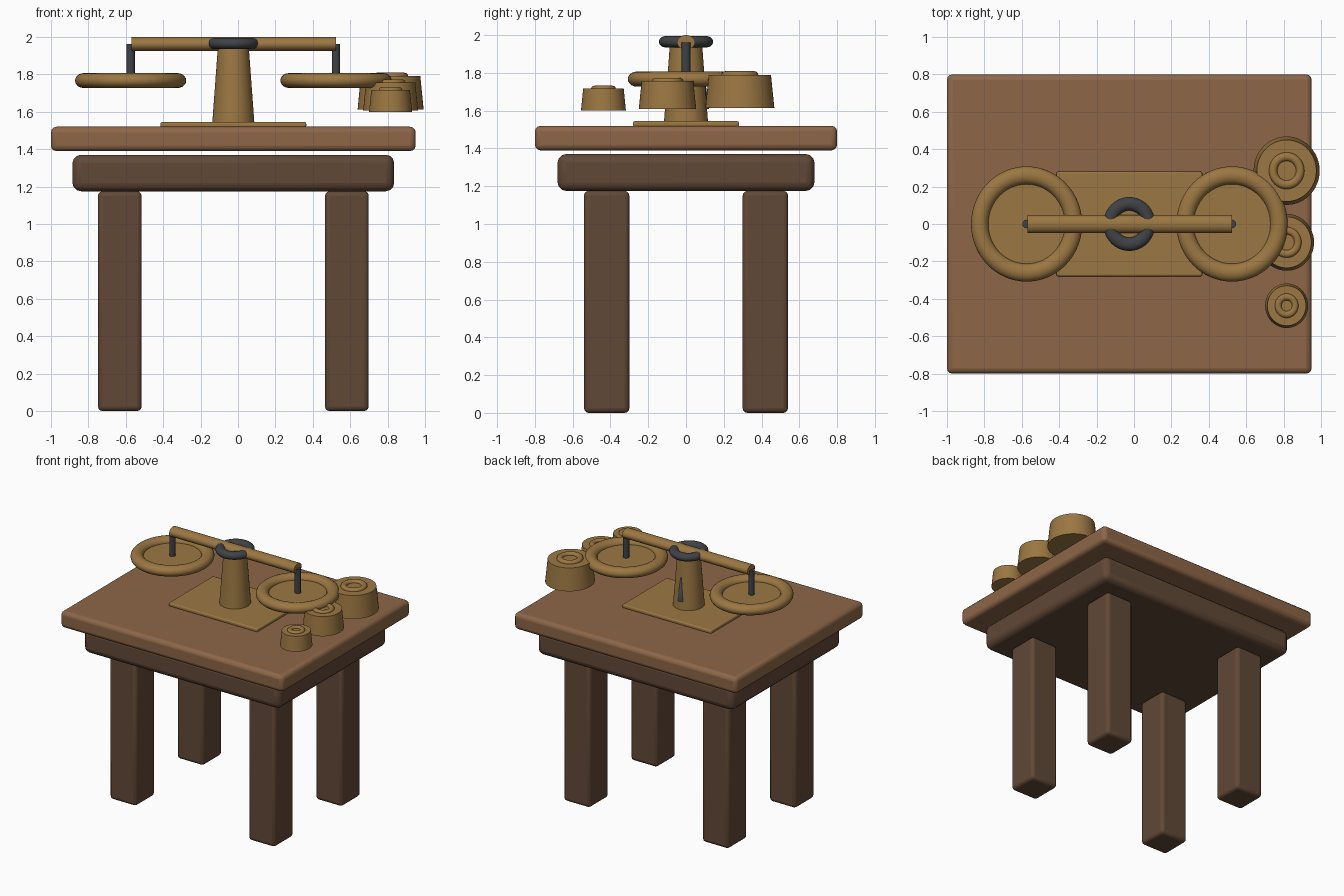
import bpy
from math import radians

if "Cube" in bpy.data.objects:
    bpy.data.objects.remove(bpy.data.objects["Cube"])

CX = -0.025            # table and scale centre line
SX = 0.965             # slight squeeze of round parts along x


def material(name, rgb):
    m = bpy.data.materials.new(name)
    m.diffuse_color = (*rgb, 1)
    m.use_nodes = True
    m.node_tree.nodes["Principled BSDF"].inputs["Base Color"].default_value = m.diffuse_color
    return m


TOP = material("light_wood", (0.27, 0.135, 0.065))
WOOD = material("dark_wood", (0.12, 0.065, 0.037))
BRASS = material("brass", (0.33, 0.185, 0.055))
IRON = material("iron", (0.05, 0.055, 0.06))


def finish(name, mat, smooth=True):
    o = bpy.context.object
    o.name = name
    o.data.materials.append(mat)
    bpy.ops.object.transform_apply(location=False, rotation=True, scale=True)
    if smooth:
        bpy.ops.object.shade_smooth_by_angle(angle=radians(35))
    return o


def box(name, mat, x, y, z, bevel):
    """Bevelled box from (min, max) ranges."""
    bpy.ops.mesh.primitive_cube_add(size=1, location=[(a + b) / 2 for a, b in (x, y, z)])
    bpy.context.object.scale = [b - a for a, b in (x, y, z)]
    o = finish(name, mat, False)
    b = o.modifiers.new("bevel", "BEVEL")
    b.width, b.segments = bevel, 3
    bpy.ops.object.shade_smooth_by_angle(angle=radians(35))


def cone(name, mat, x, y, z0, z1, r0, r1, sides=48):
    bpy.ops.mesh.primitive_cone_add(vertices=sides, radius1=r0, radius2=r1, depth=z1 - z0,
                                    location=(x, y, (z0 + z1) / 2))
    bpy.context.object.scale = (SX, 1, 1)
    finish(name, mat)


def ring(name, mat, x, y, z, major, minor):
    """Torus slightly flattened in z."""
    bpy.ops.mesh.primitive_torus_add(major_radius=major, minor_radius=minor, major_segments=64,
                                     minor_segments=20, location=(x, y, z))
    bpy.context.object.scale = (SX, 1, 0.83)
    finish(name, mat)


# Table
box("table_top", TOP, (-1.0, 0.95), (-0.8, 0.8), (1.39, 1.52), 0.03)
box("apron", WOOD, (-0.885, 0.835), (-0.68, 0.68), (1.175, 1.37), 0.045)
for sx, side in ((-1, "left"), (1, "right")):
    for sy, end in ((-1, "front"), (1, "back")):
        cx, cy = CX + sx * 0.607, sy * 0.42
        box(f"{end}_{side}_leg", WOOD, (cx - 0.117, cx + 0.117), (cy - 0.12, cy + 0.12),
            (0, 1.175), 0.025)

# Scale base, column, pivot ring and pointer
box("scale_base", BRASS, (-0.415, 0.365), (-0.28, 0.28), (1.515, 1.545), 0.01)
cone("column", BRASS, CX, 0, 1.535, 1.955, 0.117, 0.085)
ring("pivot_ring", IRON, CX, 0, 1.965, 0.108, 0.036)
cone("pointer", IRON, CX, 0.09, 1.61, 1.85, 0.032, 0.0, 16)

# Beam
bpy.ops.mesh.primitive_cylinder_add(vertices=32, radius=0.048, depth=1.094,
                                    location=(CX + 0.002, 0, 1.962), rotation=(0, radians(90), 0))
bpy.context.object.scale = (0.79, 1, 1)
finish("beam", BRASS)

# Pans with hangers
for s, side in ((-1, "left"), (1, "right")):
    px = CX + s * 0.549
    cone(f"{side}_hanger", IRON, px, 0, 1.765, 1.962, 0.023, 0.023, 20)
    cone(f"{side}_pan", BRASS, px, 0, 1.745, 1.77, 0.24, 0.25, 64)
    ring(f"{side}_pan_rim", BRASS, px, 0, 1.767, 0.26, 0.048)

# Weights: y, bottom z, body top z, bottom radius, rim radius, rim thickness
for name, y, z0, z1, r, major, minor in (("large", 0.285, 1.613, 1.79, 0.183, 0.075, 0.023),
                                         ("medium", -0.098, 1.608, 1.757, 0.152, 0.062, 0.02),
                                         ("small", -0.437, 1.6, 1.717, 0.119, 0.047, 0.018)):
    cone(f"{name}_weight", BRASS, 0.816, y, z0, z1, r, r * 0.9)
    ring(f"{name}_weight_ring", BRASS, 0.816, y, z1, major, minor)
